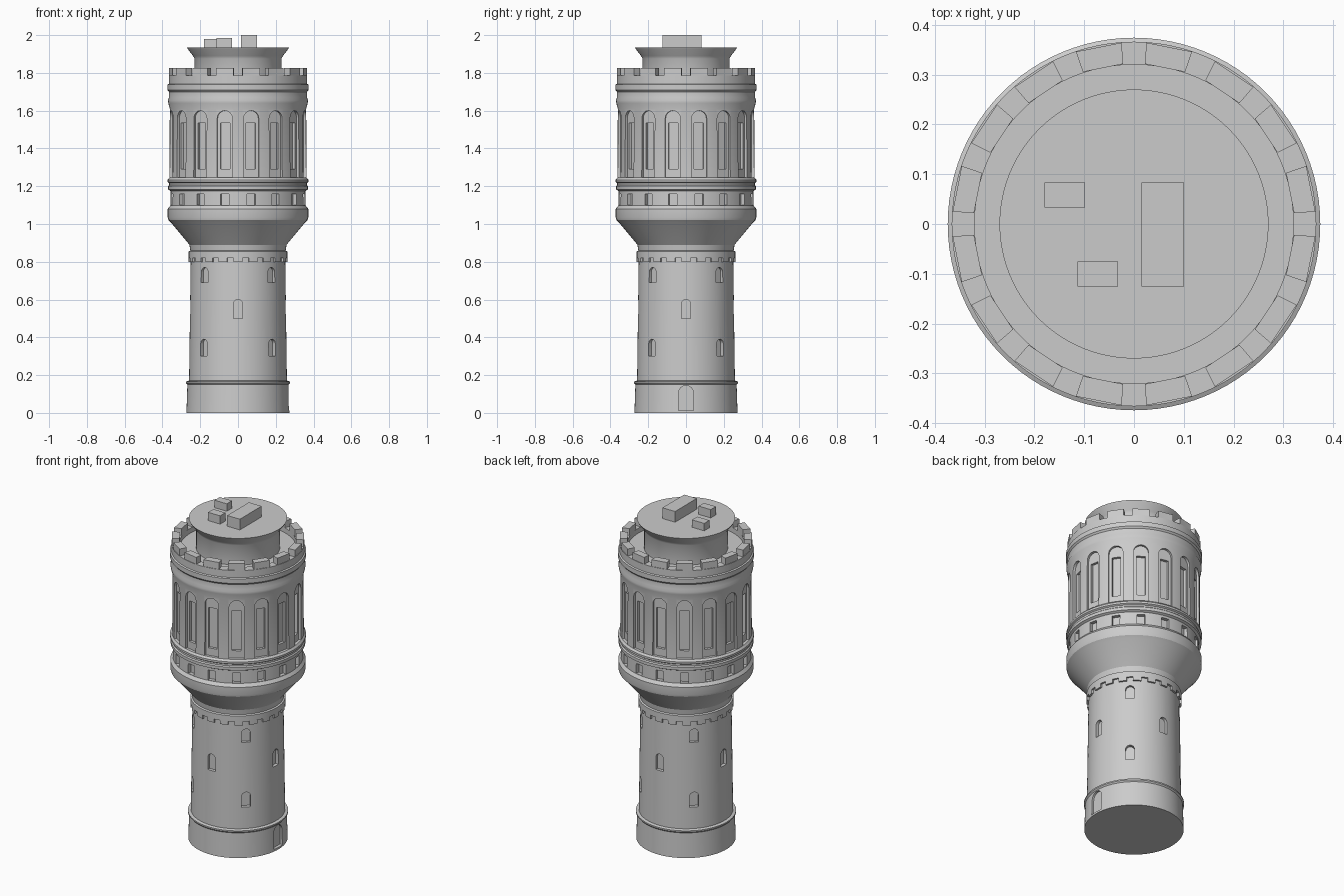
import bpy, bmesh, math
from mathutils import Matrix, Vector

if "Cube" in bpy.data.objects:
    bpy.data.objects.remove(bpy.data.objects["Cube"])

stone = bpy.data.materials.new("grey_stone")
stone.diffuse_color = (0.6, 0.6, 0.6, 1)
stone.use_nodes = True
stone.node_tree.nodes["Principled BSDF"].inputs["Base Color"].default_value = stone.diffuse_color


def make_object(name, bm):
    bmesh.ops.recalc_face_normals(bm, faces=bm.faces)
    mesh = bpy.data.meshes.new(name)
    bm.to_mesh(mesh)
    bm.free()
    mesh.materials.append(stone)
    obj = bpy.data.objects.new(name, mesh)
    bpy.context.collection.objects.link(obj)
    return obj


def activate(obj):
    bpy.ops.object.select_all(action='DESELECT')
    obj.select_set(True)
    bpy.context.view_layer.objects.active = obj


def smooth(obj):
    activate(obj)
    bpy.ops.object.shade_smooth_by_angle(angle=math.radians(30))


def lathe(name, profile, steps=96):
    bm = bmesh.new()
    vs = [bm.verts.new((r, 0, z)) for r, z in profile]
    es = [bm.edges.new(p) for p in zip(vs, vs[1:])]
    bmesh.ops.spin(bm, geom=vs + es, cent=(0, 0, 0), axis=(0, 0, 1),
                   angle=2 * math.pi, steps=steps)
    bmesh.ops.remove_doubles(bm, verts=bm.verts, dist=0.0005)
    return make_object(name, bm)


def opening(bm, az, width, z0, z1, r0, r1, arch=True):
    """Prism at azimuth az (0 = front), from radius r0 out to r1."""
    h = width / 2
    pts = [(-h, z0), (h, z0)]
    if arch:
        pts += [(h * math.cos(a), z1 - h + h * math.sin(a))
                for a in [math.pi * i / 8 for i in range(9)]]
    else:
        pts += [(h, z1), (-h, z1)]
    rot = Matrix.Rotation(math.radians(az), 3, 'Z')
    rings = [[bm.verts.new(rot @ Vector((x, -r, z))) for x, z in pts] for r in (r0, r1)]
    bm.faces.new(rings[0])
    bm.faces.new(rings[1][::-1])
    for i in range(len(pts)):
        j = (i + 1) % len(pts)
        bm.faces.new((rings[0][i], rings[0][j], rings[1][j], rings[1][i]))


def arc_block(bm, a0, a1, r0, r1, z0, z1, n=4):
    """Curved block between two azimuths."""
    loops = []
    for i in range(n + 1):
        a = math.radians(a0 + (a1 - a0) * i / n)
        s, c = math.sin(a), -math.cos(a)
        loops.append([bm.verts.new((r * s, r * c, z))
                      for r, z in ((r0, z0), (r1, z0), (r1, z1), (r0, z1))])
    for p, q in zip(loops, loops[1:]):
        for k in range(4):
            bm.faces.new((p[k], p[(k + 1) % 4], q[(k + 1) % 4], q[k]))
    bm.faces.new(loops[0])
    bm.faces.new(loops[-1][::-1])


def cut(target, name, bm):
    cutter = make_object(name, bm)
    cutter.hide_render = True
    activate(target)
    mod = target.modifiers.new(name, 'BOOLEAN')
    mod.operation = 'DIFFERENCE'
    mod.solver = 'EXACT'
    mod.object = cutter
    bpy.ops.object.modifier_apply(modifier=name)
    bpy.data.objects.remove(cutter)


# Plinth with a small ledge
plinth = lathe("plinth", [(0, 0), (0.273, 0), (0.268, 0.15), (0.275, 0.158),
                          (0.275, 0.166), (0.255, 0.172), (0, 0.172)])
bm = bmesh.new()
opening(bm, 90, 0.08, 0.012, 0.145, 0.255, 0.32)
cut(plinth, "door_cutter", bm)
smooth(plinth)

# Lower shaft with arched windows
shaft = lathe("shaft", [(0, 0.165), (0.259, 0.165), (0.25, 0.83), (0, 0.83)])
bm = bmesh.new()
for q in range(4):
    opening(bm, 90 * q, 0.05, 0.5, 0.6, 0.235, 0.3)
    opening(bm, 90 * q + 45, 0.05, 0.3, 0.39, 0.235, 0.3)
    opening(bm, 90 * q + 45, 0.05, 0.69, 0.77, 0.235, 0.3)
cut(shaft, "window_cutter", bm)
smooth(shaft)

# Collar with hanging teeth
smooth(lathe("collar", [(0, 0.82), (0.261, 0.82), (0.261, 0.855), (0.252, 0.86), (0, 0.86)]))
bm = bmesh.new()
for i in range(20):
    arc_block(bm, 18 * i - 5, 18 * i + 5, 0.245, 0.261, 0.798, 0.822)
smooth(make_object("collar_teeth", bm))

# Wide upper drum: flare, mouldings and parapet wall
drum = lathe("drum", [
    (0, 0.856), (0.252, 0.856), (0.257, 0.89), (0.355, 1.008), (0.369, 1.022),
    (0.372, 1.035), (0.372, 1.08), (0.358, 1.098), (0.357, 1.175), (0.37, 1.182),
    (0.37, 1.2), (0.364, 1.206), (0.364, 1.216), (0.373, 1.222), (0.373, 1.234),
    (0.363, 1.245), (0.361, 1.61), (0.369, 1.64), (0.371, 1.655), (0.366, 1.67),
    (0.366, 1.7), (0.374, 1.71), (0.374, 1.738), (0.366, 1.742), (0.366, 1.785),
    (0.32, 1.785), (0.32, 1.755), (0, 1.755)])
centres = [22.5 * i + 11.25 for i in range(16)]
bm = bmesh.new()
for a in centres:
    opening(bm, a, 0.082, 1.245, 1.6, 0.346, 0.42)
    opening(bm, a, 0.045, 1.1, 1.16, 0.335, 0.42, arch=False)
cut(drum, "niche_cutter", bm)
bm = bmesh.new()
for a in centres:
    opening(bm, a, 0.05, 1.29, 1.535, 0.33, 0.42, arch=False)
cut(drum, "slot_cutter", bm)
smooth(drum)

# Battlements
bm = bmesh.new()
for a in centres:
    arc_block(bm, a - 7.35, a + 7.35, 0.322, 0.365, 1.78, 1.826, n=1)
make_object("battlements", bm)

# Neck with flared flat roof
smooth(lathe("neck", [(0, 1.75), (0.23, 1.75), (0.23, 1.875), (0.238, 1.89),
                      (0.265, 1.925), (0.27, 1.935), (0, 1.935)]))

# Roof boxes
for name, x0, x1, y0, y1, top in [
        ("large_roof_box", 0.015, 0.1, -0.125, 0.083, 2.0),
        ("rear_roof_box", -0.18, -0.098, 0.033, 0.083, 1.98),
        ("front_roof_box", -0.113, -0.032, -0.125, -0.075, 1.985)]:
    bm = bmesh.new()
    bmesh.ops.create_cube(bm, size=1)
    bmesh.ops.scale(bm, vec=(x1 - x0, y1 - y0, top - 1.93), verts=bm.verts)
    bmesh.ops.translate(bm, vec=((x0 + x1) / 2, (y0 + y1) / 2, (top + 1.93) / 2), verts=bm.verts)
    make_object(name, bm)
